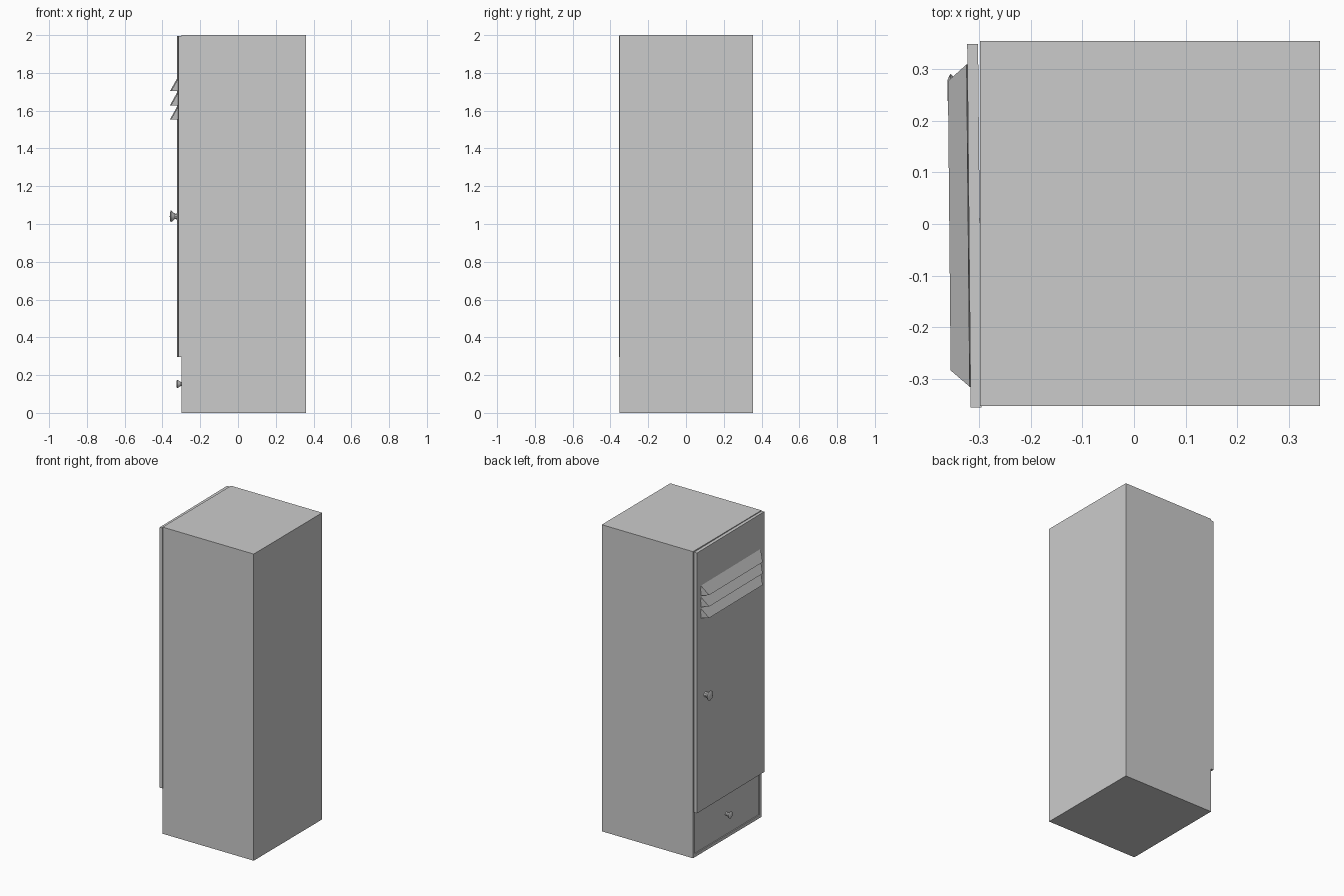
import bpy, bmesh, math
from mathutils import Matrix

if "Cube" in bpy.data.objects:
    bpy.data.objects.remove(bpy.data.objects["Cube"])

X0, X1, Y0, Y1, H = -0.298, 0.36, -0.352, 0.354, 2.0
T = 0.02  # board thickness


def finish(name, bm, smooth=None):
    bmesh.ops.recalc_face_normals(bm, faces=bm.faces)
    me = bpy.data.meshes.new(name)
    bm.to_mesh(me)
    bm.free()
    ob = bpy.data.objects.new(name, me)
    bpy.context.collection.objects.link(ob)
    if smooth:
        bpy.ops.object.select_all(action='DESELECT')
        ob.select_set(True)
        bpy.context.view_layer.objects.active = ob
        bpy.ops.object.shade_smooth_by_angle(angle=math.radians(smooth))
    return ob


def box(name, lo, hi):
    bm = bmesh.new()
    bmesh.ops.create_cube(bm, size=1)
    for v in bm.verts:
        v.co = [(a + b) / 2 + c * (b - a) for a, b, c in zip(lo, hi, v.co)]
    return finish(name, bm)


def knob(name, loc, length, radius, sides=8):
    # flared head on a narrow neck, pointing towards -x
    bm = bmesh.new()
    profile = [(0, 0.55), (0.3, 0.42), (0.84, 1), (0.98, 0.6)]
    rings = []
    for d, r in profile:
        rings.append([bm.verts.new((-d * length,
                                    r * radius * math.cos(2 * math.pi * i / sides),
                                    r * radius * math.sin(2 * math.pi * i / sides)))
                      for i in range(sides)])
    for a, b in zip(rings, rings[1:]):
        for i in range(sides):
            j = (i + 1) % sides
            bm.faces.new((a[i], a[j], b[j], b[i]))
    bm.faces.new(rings[0])
    bm.faces.new(rings[-1])
    ob = finish(name, bm, 40)
    ob.location = loc
    return ob


def louver(name, top, bottom):
    # hood with a sloping front and tapered ends
    bm = bmesh.new()
    x, lip, w, wl = -0.317, -0.3575, 0.312, 0.28
    pts = [(x - 0.004, -w, top), (x - 0.004, w, top), (lip, wl, bottom),
           (lip, -wl, bottom), (x, w, bottom), (x, -w, bottom)]
    v = [bm.verts.new(p) for p in pts]
    for f in [(0, 1, 2, 3), (3, 2, 4, 5), (0, 3, 5), (1, 4, 2), (0, 5, 4, 1)]:
        bm.faces.new([v[i] for i in f])
    return finish(name, bm, 40)


# cabinet carcass
box("side_panel_near", (X0, Y0, 0), (X1, Y0 + T, H))
box("side_panel_far", (X0, Y1 - T, 0), (X1, Y1, H))
box("back_panel", (X1 - T, Y0, 0), (X1, Y1, H))
box("top_panel", (X0, Y0, H - T), (X1, Y1, H))
box("bottom_panel", (X0, Y0, 0), (X1, Y1, T))
box("shelf", (X0, Y0 + T, 0.30), (X1 - T, Y1 - T, 0.32))

# drawer, slightly recessed in its frame
box("drawer_front", (X0 + 0.007, Y0 + T, T), (X0 + 0.027, Y1 - T, 0.30))
knob("drawer_knob", (X0 + 0.007, 0, 0.153), 0.036, 0.023)

# door with louvers and knob, all very slightly ajar
door_parts = [box("door", (-0.3195, Y0, 0.297), (-0.2985, 0.351, 1.995)),
              knob("door_knob", (-0.3185, 0.262, 1.04), 0.041, 0.032)]
for i in range(3):
    b = 1.703 - 0.0745 * i
    door_parts.append(louver(f"louver_{i + 1}", b + 0.065, b))
swing = Matrix.Rotation(0.0095, 4, 'Z')
for ob in door_parts:
    ob.matrix_world = swing @ Matrix.Translation(ob.location)
